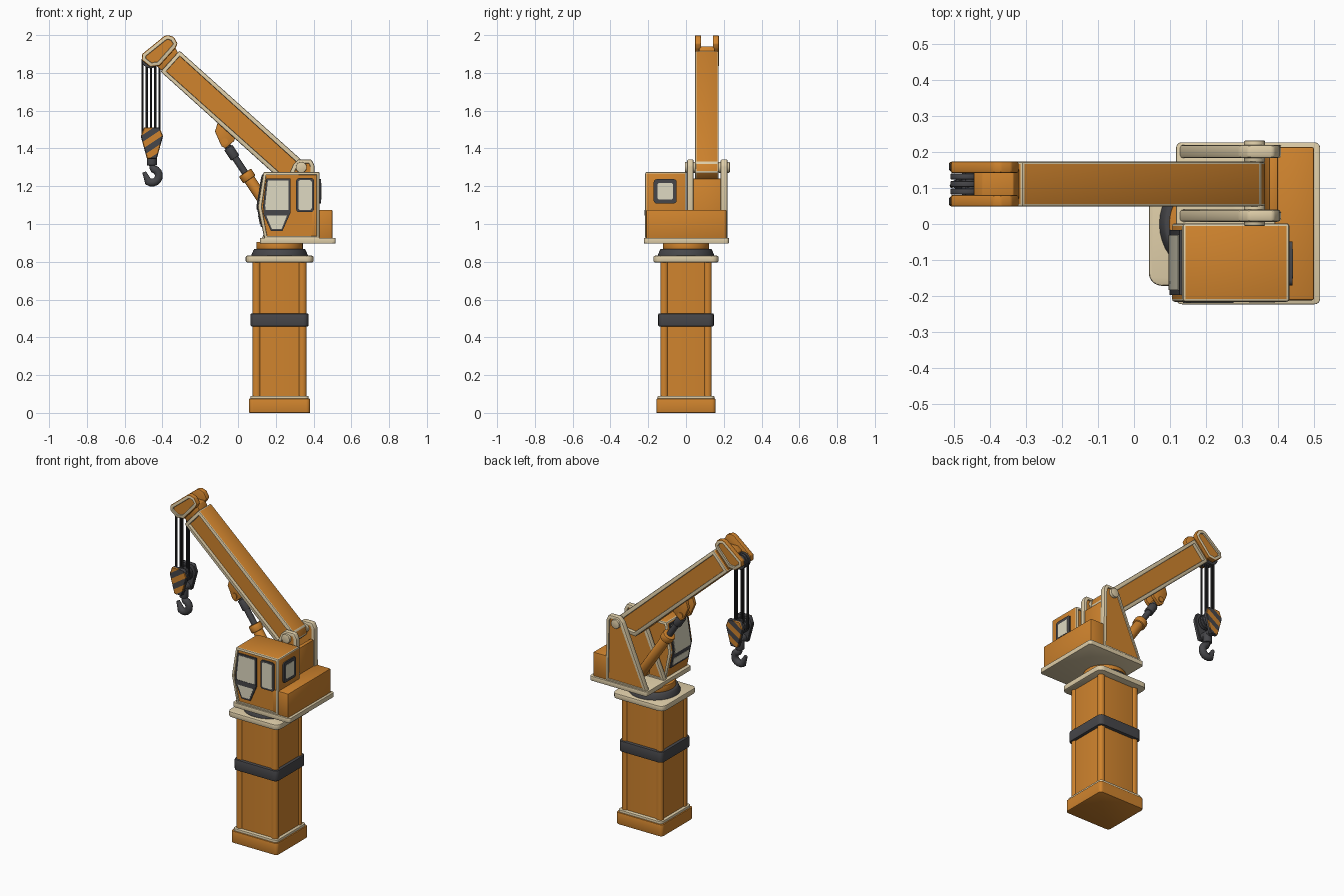
import bpy, bmesh, math
from mathutils import Vector

if "Cube" in bpy.data.objects:
    bpy.data.objects.remove(bpy.data.objects["Cube"])


def material(name, rgb):
    m = bpy.data.materials.new(name)
    m.diffuse_color = (*rgb, 1)
    m.use_nodes = True
    m.node_tree.nodes["Principled BSDF"].inputs["Base Color"].default_value = m.diffuse_color
    return m


ORANGE = material("orange paint", (0.63, 0.23, 0.027))
CREAM = material("cream trim", (0.73, 0.61, 0.39))
DARK = material("dark grey metal", (0.062, 0.062, 0.068))
BLACK = material("black cable", (0.025, 0.025, 0.027))
GLASS = material("pale glass", (0.74, 0.70, 0.54))
TO_3D = {'x': lambda a, b, t: (t, a, b), 'y': lambda a, b, t: (a, t, b), 'z': lambda a, b, t: (a, b, t)}


def finish(bm, name, mats):
    me = bpy.data.meshes.new(name)
    bm.to_mesh(me)
    bm.free()
    for m in mats:
        me.materials.append(m)
    ob = bpy.data.objects.new(name, me)
    bpy.context.collection.objects.link(ob)
    return ob


def prism_bm(pts, axis, lo, hi):
    bm = bmesh.new()
    f = TO_3D[axis]
    rings = [[bm.verts.new(f(a, b, t)) for a, b in pts] for t in (lo, hi)]
    n = len(pts)
    for r in rings:
        bm.faces.new(r)
    for i in range(n):
        j = (i + 1) % n
        bm.faces.new((rings[0][i], rings[0][j], rings[1][j], rings[1][i]))
    bmesh.ops.recalc_face_normals(bm, faces=bm.faces)
    return bm


def prism(name, pts, axis, lo, hi, mats, bevel=0, bevel_mat=-1, trim=0, depth=0.008, side=0, only=0):
    """Extruded profile; trim > 0 gives the caps (or only one) a raised border in the second material."""
    bm = prism_bm(pts, axis, lo, hi)
    for f in bm.faces:
        f.material_index = side
    if bevel:
        bmesh.ops.bevel(bm, geom=bm.edges[:], offset=bevel, segments=2, profile=0.5,
                        affect='EDGES', material=bevel_mat, clamp_overlap=True)
    if trim:
        bm.normal_update()
        k = 'xyz'.index(axis)
        caps = [f for f in bm.faces if abs(f.normal[k]) > 0.999 and f.normal[k] * only >= 0]
        for f in caps:
            f.material_index = 1
        bmesh.ops.inset_individual(bm, faces=caps, thickness=trim, depth=0)
        bmesh.ops.inset_individual(bm, faces=caps, thickness=0.002, depth=-depth)
        for f in caps:
            f.material_index = 0
    return finish(bm, name, mats)


def rod(name, p0, p1, r, mat, r2=None, seg=24, bevel=0):
    p0, p1 = Vector(p0), Vector(p1)
    d = p1 - p0
    bm = bmesh.new()
    bmesh.ops.create_cone(bm, cap_ends=True, segments=seg, radius1=r,
                          radius2=r if r2 is None else r2, depth=d.length)
    if bevel:
        rim = [e for e in bm.edges if any(len(f.verts) > 4 for f in e.link_faces)]
        bmesh.ops.bevel(bm, geom=rim, offset=bevel, segments=2, profile=0.5, affect='EDGES')
    ob = finish(bm, name, [mat])
    ob.rotation_mode = 'QUATERNION'
    ob.rotation_quaternion = d.to_track_quat('Z', 'Y')
    ob.location = (p0 + p1) / 2
    return ob


def rrect(cx, cy, hx, hy, r, n=4):
    out = []
    for q, (sx, sy) in enumerate(((1, 1), (-1, 1), (-1, -1), (1, -1))):
        for k in range(n + 1):
            a = math.pi / 2 * (q + k / n)
            out.append((cx + sx * (hx - r) + r * math.cos(a), cy + sy * (hy - r) + r * math.sin(a)))
    return out


def shrink(pts, d):
    cx = (min(p[0] for p in pts) + max(p[0] for p in pts)) / 2
    cy = (min(p[1] for p in pts) + max(p[1] for p in pts)) / 2
    hx = max(p[0] for p in pts) - cx
    hy = max(p[1] for p in pts) - cy
    return [(cx + (x - cx) * (1 - d / hx), cy + (y - cy) * (1 - d / hy)) for x, y in pts]


def window(name, pts, axis, t, out, frame=0.011):
    prism(name + "_frame", pts, axis, t, t + out * 0.008, [DARK])
    prism(name + "_glass", shrink(pts, frame), axis, t, t + out * 0.0095, [GLASS])


# pedestal with rounded corner posts around a column of recessed panels
CX = 0.22
prism("base_block", rrect(CX, 0, 0.162, 0.157, 0.02), 'z', 0, 0.075, [ORANGE], bevel=0.005)
prism("base_trim", rrect(CX, 0, 0.154, 0.15, 0.02), 'z', 0.07, 0.09, [CREAM], bevel=0.006)
prism("column_panels", rrect(CX, 0, 0.134, 0.127, 0.02), 'z', 0.08, 0.81, [ORANGE])
for sx, a in ((-1, "left"), (1, "right")):
    for sy, b in ((-1, "front"), (1, "back")):
        prism(f"column_post_{b}_{a}", rrect(CX + sx * 0.121, sy * 0.115, 0.022, 0.021, 0.019), 'z',
              0.08, 0.81, [ORANGE])
prism("column_band", rrect(CX, 0, 0.153, 0.147, 0.026, 4), 'z', 0.458, 0.526, [DARK], bevel=0.006)
prism("column_flange", rrect(CX, 0, 0.179, 0.172, 0.035, 4), 'z', 0.797, 0.832, [CREAM], bevel=0.009)
rod("slew_ring", (CX, 0, 0.83), (CX, 0, 0.868), 0.152, DARK, r2=0.135, seg=40, bevel=0.006)
rod("slew_collar", (CX, 0, 0.862), (CX, 0, 0.905), 0.123, ORANGE, seg=40, bevel=0.004)

# turntable platform and rear counterweight
prism("platform", rrect(0.317, 0.002, 0.2, 0.225, 0.015), 'z', 0.897, 0.926, [CREAM], bevel=0.009)
prism("counterweight", [(0.39, 0.92), (0.5, 0.92), (0.5, 1.075), (0.39, 1.075)], 'y', -0.212, 0.214,
      [ORANGE], bevel=0.006)
prism("rear_cross_plate", [(0.355, 0.92), (0.4, 0.92), (0.4, 1.24), (0.375, 1.24)], 'y', 0.03, 0.19,
      [ORANGE], bevel=0.004)

# cab
prism("cab", [(0.14, 0.92), (0.105, 1.09), (0.135, 1.276), (0.432, 1.276), (0.432, 0.92)], 'y',
      -0.216, 0.002, [ORANGE, CREAM], bevel=0.008, bevel_mat=1, trim=0.01)
window("side_front_window", [(0.15, 1.242), (0.278, 1.242), (0.278, 1.06), (0.235, 0.962),
                             (0.175, 0.962), (0.135, 1.05), (0.133, 1.1)], 'y', -0.208, -1)
prism("side_window_bar", [(0.137, 1.045), (0.272, 1.045), (0.276, 1.075), (0.136, 1.075)], 'y',
      -0.219, -0.21, [DARK])
window("side_rear_window", rrect(0.355, 1.153, 0.047, 0.09, 0.015), 'y', -0.208, -1)
window("rear_window", rrect(-0.11, 1.173, 0.061, 0.064, 0.015), 'x', 0.432, 1, 0.02)


def front_plate(name, z0, z1, y0, y1, t, mat):
    def xf(z):
        return 0.105 + (z - 1.09) * 0.161 if z > 1.09 else 0.105 + (1.09 - z) * 0.206
    zs = [z0] + ([1.09] if z0 < 1.09 < z1 else []) + [z1]
    prism(name, [(xf(z) - t, z) for z in zs] + [(xf(z) + 0.003, z) for z in reversed(zs)], 'y', y0, y1, [mat])


front_plate("windscreen_frame", 0.985, 1.262, -0.197, -0.017, 0.006, DARK)
front_plate("windscreen_glass", 1.075, 1.25, -0.184, -0.03, 0.0085, GLASS)
front_plate("windscreen_lower_glass", 1.0, 1.045, -0.184, -0.03, 0.0085, GLASS)

# boom brackets and pivot pin caps
for name, y0, y1 in (("inner_bracket", 0.006, 0.04), ("outer_bracket", 0.183, 0.22)):
    prism(name, [(0.125, 0.92), (0.41, 0.92), (0.405, 1.31), (0.388, 1.342), (0.318, 1.342), (0.292, 1.315)],
          'y', y0, y1, [ORANGE, CREAM], bevel=0.008, trim=0.013, depth=0.006, side=1)
    rod(name + "_pin_cap", (0.335, y0 - 0.012, 1.3), (0.335, y1 + 0.012, 1.3), 0.029, CREAM, bevel=0.004)

# boom with raised cream borders
prism("boom", [(-0.31, 1.918), (-0.41, 1.807), (0.235, 1.225), (0.325, 1.235), (0.366, 1.275), (0.352, 1.325)],
      'y', 0.048, 0.173, [ORANGE, CREAM], bevel=0.007, bevel_mat=1, trim=0.018, depth=0.02)

# boom head: two cheeks, a core and sheaves
HEAD = [(-0.37, 2.0), (-0.34, 1.99), (-0.32, 1.955), (-0.332, 1.93), (-0.415, 1.838),
        (-0.465, 1.832), (-0.51, 1.868), (-0.507, 1.9), (-0.39, 1.995)]
for name, y0, y1, out in (("head_cheek_near", 0.048, 0.08, -1), ("head_cheek_far", 0.142, 0.174, 1)):
    prism(name, HEAD, 'y', y0, y1, [ORANGE, CREAM], bevel=0.005, trim=0.016, depth=0.008, only=out)
prism("head_core", [(-0.335, 1.94), (-0.31, 1.89), (-0.4, 1.81), (-0.445, 1.85), (-0.445, 1.92), (-0.42, 1.94)],
      'y', 0.07, 0.152, [ORANGE], bevel=0.003)
for i in range(3):
    y = 0.09 + 0.021 * i
    rod(f"head_sheave_{i + 1}", (-0.464, y - 0.008, 1.87), (-0.464, y + 0.008, 1.87), 0.046, DARK, bevel=0.003)
    rod(f"block_sheave_{i + 1}", (-0.457, y - 0.008, 1.455), (-0.457, y + 0.008, 1.455), 0.046, DARK, bevel=0.003)

# hoist cables
for i in range(5):
    x, y = -0.506 + 0.0225 * i, (0.106, 0.116)[i % 2]
    rod(f"cable_{i + 1}", (x, y, 1.45), (x, y, 1.87), 0.006, BLACK, seg=8)

# hook block cheeks, striped outside and dark elsewhere
BLOCK = [(-0.497, 1.512), (-0.415, 1.512), (-0.397, 1.465), (-0.43, 1.345), (-0.482, 1.345), (-0.515, 1.465)]
N = Vector((-0.55, 0, 0.83)).normalized()
ORIGIN = Vector((-0.456, 0, 1.43))
for name, y0, y1, outer in (("block_cheek_near", 0.05, 0.075, -1), ("block_cheek_far", 0.147, 0.172, 1)):
    bm = prism_bm(BLOCK, 'y', y0, y1)
    bmesh.ops.bevel(bm, geom=bm.edges[:], offset=0.004, segments=1, affect='EDGES')
    for k in range(-4, 5):
        bmesh.ops.bisect_plane(bm, geom=bm.verts[:] + bm.edges[:] + bm.faces[:],
                               plane_co=ORIGIN + N * (0.031 * k), plane_no=N)
    bm.normal_update()
    for f in bm.faces:
        c = f.calc_center_median() - ORIGIN
        c.y = 0
        band = math.floor(c.dot(N) / 0.031)
        f.material_index = band % 2 if f.normal.y * outer > 0.5 else 1
    finish(bm, name, [ORANGE, DARK])
rod("block_pin", (-0.456, 0.055, 1.455), (-0.456, 0.167, 1.455), 0.014, DARK, seg=16)
rod("block_crosshead", (-0.456, 0.06, 1.368), (-0.456, 0.162, 1.368), 0.022, DARK, seg=16)
rod("hook_swivel", (-0.456, 0.111, 1.31), (-0.456, 0.111, 1.37), 0.026, DARK, seg=16, bevel=0.004)

# hook
cu = bpy.data.curves.new("hook", 'CURVE')
cu.dimensions = '3D'
cu.bevel_depth = 0.021
cu.bevel_resolution = 3
cu.use_fill_caps = True
path = [(-0.456, 1.33, 0.8), (-0.454, 1.3, 0.8)]
for k in range(10):
    a = math.radians(75 - 22 * k)
    path.append((-0.456 + 0.037 * math.cos(a), 1.256 + 0.037 * math.sin(a), 1.05))
path.append((-0.497, 1.275, 0.5))
sp = cu.splines.new('POLY')
sp.points.add(len(path) - 1)
for p, (x, z, r) in zip(sp.points, path):
    p.co = (x, 0.111, z, 1)
    p.radius = r
cu.materials.append(DARK)
bpy.context.collection.objects.link(bpy.data.objects.new("hook", cu))

# hydraulic lift cylinder
LOW, TOP = Vector((0.235, 0.111, 0.975)), Vector((-0.07, 0.111, 1.432))


def along(t):
    return LOW.lerp(TOP, t)


rod("cylinder_barrel", along(0), along(0.63), 0.03, ORANGE, bevel=0.003)
rod("cylinder_collar", along(0.57), along(0.65), 0.039, ORANGE, bevel=0.006)
rod("cylinder_rod", along(0.6), along(0.98), 0.018, DARK)
rod("cylinder_rod_end", along(0.82), along(0.94), 0.026, DARK, bevel=0.003)
rod("cylinder_foot_pin", LOW - Vector((0, 0.045, 0)), LOW + Vector((0, 0.045, 0)), 0.03, ORANGE)
for name, y in (("lift_lug_near", 0.068), ("lift_lug_far", 0.132)):
    prism(name, [(-0.122, 1.49), (-0.1, 1.56), (-0.01, 1.48), (-0.02, 1.44), (-0.065, 1.4), (-0.088, 1.412)],
          'y', y, y + 0.022, [ORANGE], bevel=0.004)
rod("lift_lug_pin", (-0.07, 0.062, 1.437), (-0.07, 0.16, 1.437), 0.017, ORANGE, seg=16)

# smooth shading with sharp edges kept
bpy.ops.object.select_all(action='DESELECT')
for ob in bpy.context.scene.objects:
    if ob.type == 'MESH':
        ob.select_set(True)
        bpy.context.view_layer.objects.active = ob
bpy.ops.object.shade_smooth_by_angle(angle=math.radians(35))
